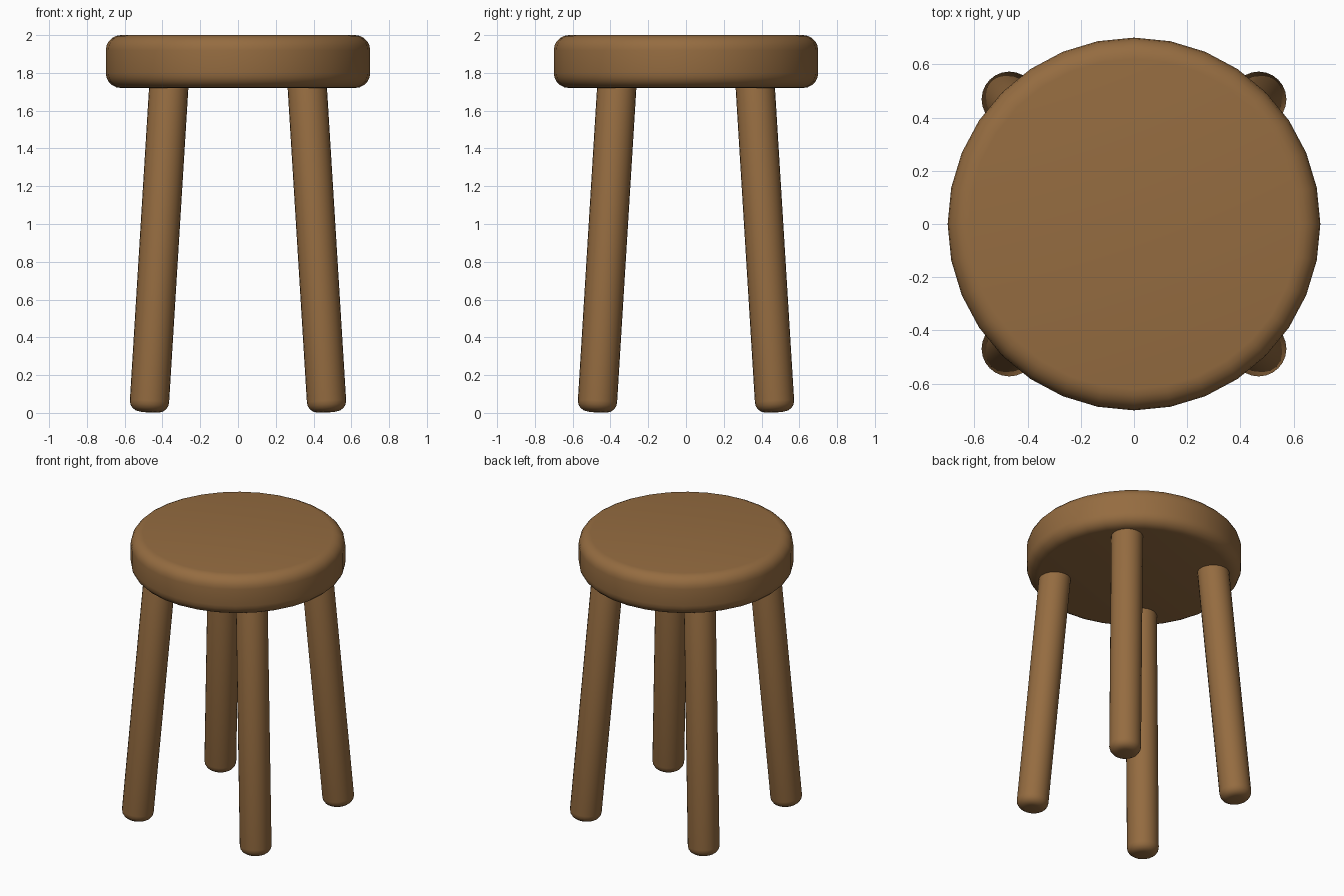
import bpy, bmesh, math
from mathutils import Vector

if "Cube" in bpy.data.objects:
    bpy.data.objects.remove(bpy.data.objects["Cube"])

wood = bpy.data.materials.new("warm brown wood")
wood.diffuse_color = (0.30, 0.15, 0.052, 1)
wood.use_nodes = True
wood.node_tree.nodes["Principled BSDF"].inputs["Base Color"].default_value = wood.diffuse_color


def rounded_cylinder(name, sides, radius, start, end, bevel, segments):
    """Cylinder from start to end with rounded rims."""
    start, end = Vector(start), Vector(end)
    axis = end - start
    bm = bmesh.new()
    bmesh.ops.create_cone(bm, cap_ends=True, segments=sides, radius1=radius,
                          radius2=radius, depth=axis.length)
    rims = [e for e in bm.edges if abs(e.verts[0].co.z - e.verts[1].co.z) < 1e-4]
    bmesh.ops.bevel(bm, geom=rims, offset=bevel, segments=segments,
                    profile=0.5, affect='EDGES')
    # Lean the cylinder along its axis
    lean = Vector((0, 0, 1)).rotation_difference(axis)
    for v in bm.verts:
        v.co = lean @ v.co + (start + end) / 2
    bmesh.ops.recalc_face_normals(bm, faces=bm.faces)
    mesh = bpy.data.meshes.new(name)
    bm.to_mesh(mesh)
    bm.free()
    mesh.materials.append(wood)
    obj = bpy.data.objects.new(name, mesh)
    bpy.context.collection.objects.link(obj)
    bpy.ops.object.select_all(action='DESELECT')
    obj.select_set(True)
    bpy.context.view_layer.objects.active = obj
    bpy.ops.object.shade_smooth_by_angle(angle=math.radians(35))
    return obj


# Thick round seat
rounded_cylinder("seat", 32, 0.70, (0, 0, 1.72), (0, 0, 2.0), 0.08, 5)

# Four splayed legs, ending inside the seat
for y, depth in ((-1, "front"), (1, "back")):
    for x, side in ((-1, "left"), (1, "right")):
        rounded_cylinder(f"{depth}_{side}_leg", 24, 0.104,
                         (0.472 * x, 0.472 * y, 0.005),
                         (0.362 * x, 0.362 * y, 1.80), 0.055, 4)
